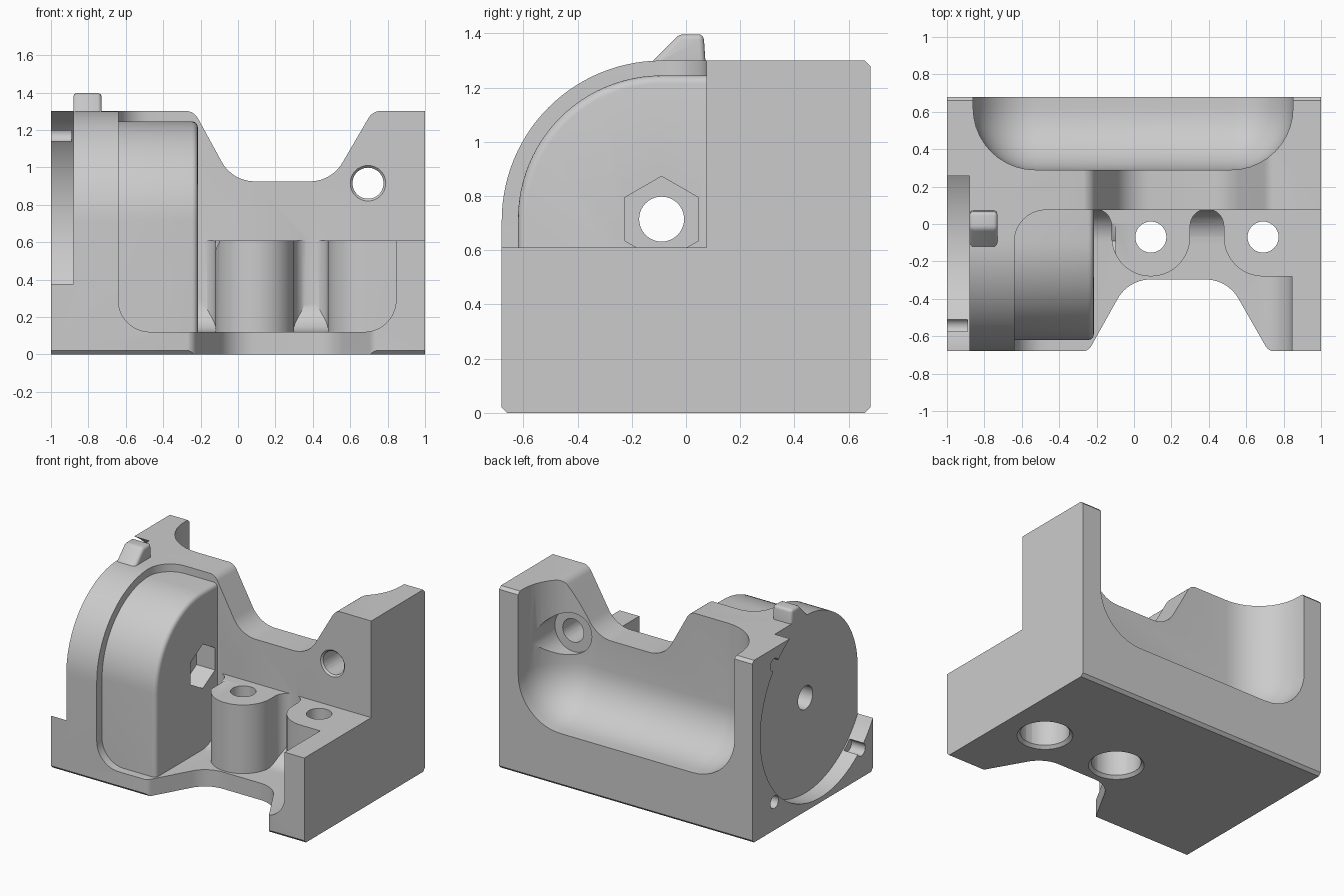
import bpy, bmesh
from math import cos, sin, tan, radians
from mathutils import Vector

cube = bpy.data.objects.get("Cube")
if cube:
    bpy.data.objects.remove(cube, do_unlink=True)

FRAME = {"x": lambda t, u, v: (t, u, v),
         "y": lambda t, u, v: (u, t, v),
         "z": lambda t, u, v: (u, v, t)}


def arc(u, v, r, a0, a1, n=16):
    angles = [radians(a0 + (a1 - a0) * i / n) for i in range(n + 1)]
    return [(u + r * cos(a), v + r * sin(a)) for a in angles]


def rounded(points):
    """Round each corner (u, v, radius) with a tangent arc."""
    out = []
    for i, (u, v, r) in enumerate(points):
        p = Vector((u, v))
        if not r:
            out.append(p)
            continue
        a = (Vector(points[i - 1][:2]) - p).normalized()
        b = (Vector(points[(i + 1) % len(points)][:2]) - p).normalized()
        half = a.angle(b) / 2
        mid = p + (a + b).normalized() * (r / sin(half))
        start = p + a * (r / tan(half)) - mid
        end = p + b * (r / tan(half)) - mid
        out += [mid + (start.lerp(end, k / 10)).normalized() * r for k in range(11)]
    return out


def loft(name, low, high, axis, a, b, bevel=0, steps=4):
    """Solid between two matching outlines along an axis."""
    bm = bmesh.new()
    f = FRAME[axis]
    lo = [bm.verts.new(f(a, *p)) for p in low]
    hi = [bm.verts.new(f(b, *p)) for p in high]
    bm.faces.new(lo)
    bm.faces.new(hi)
    for i in range(len(lo)):
        bm.faces.new((lo[i - 1], lo[i], hi[i], hi[i - 1]))
    bmesh.ops.recalc_face_normals(bm, faces=bm.faces)
    mesh = bpy.data.meshes.new(name)
    bm.to_mesh(mesh)
    bm.free()
    ob = bpy.data.objects.new(name, mesh)
    bpy.context.collection.objects.link(ob)
    if bevel:
        m = ob.modifiers.new("round", "BEVEL")
        m.width, m.segments, m.angle_limit = bevel, steps, radians(40)
        apply(ob, m)
    return ob


def apply(ob, modifier):
    bpy.context.view_layer.objects.active = ob
    bpy.ops.object.modifier_apply(modifier=modifier.name)


def prism(name, pts, axis, a, b, bevel=0, steps=4):
    return loft(name, pts, pts, axis, a, b, bevel, steps)


def box(name, x, y, z, bevel=0):
    pts = [(x[0], y[0]), (x[1], y[0]), (x[1], y[1]), (x[0], y[1])]
    return prism(name, pts, "z", *z, bevel, 10)


def rod(name, axis, u, v, a, b, r, r2=None, n=40):
    low = arc(u, v, r, 90, 450, n)[:-1]
    high = arc(u, v, r if r2 is None else r2, 90, 450, n)[:-1]
    return loft(name, low, high, axis, a, b)


def combine(tool, operation):
    m = housing.modifiers.new("join", "BOOLEAN")
    m.operation, m.solver, m.object = operation, "EXACT", tool
    apply(housing, m)
    bpy.data.objects.remove(tool, do_unlink=True)


def cut(tool):
    combine(tool, "DIFFERENCE")


def add(tool):
    combine(tool, "UNION")


CY, CZ = -.09, .715     # shaft axis

# Main block with a quarter-round front shoulder and chamfered foot
profile = [(-.66, 0), (.66, 0), (.68, .02), (.68, 1.28), (.66, 1.3)]
profile += arc(CY, .71, .59, 90, 180, 28) + [(-.68, .02)]
housing = prism("housing", profile, "x", -1, 1)

# Front opening, low right end wall, rear trough
cut(box("front_opening", (-.64, .845), (-1.5, .075), (.12, 2), .17))
cut(box("end_wall_step", (.4, 1.2), (-1.5, .075), (.61, 2)))
cut(box("rear_trough", (-.86, .85), (.29, 1.6), (.38, 2.2), .33))

# Dip in the top of the back wall
dip = [(-.5, 1.5, 0), (-.5, 1.302, 0), (-.236, 1.302, .08), (-.03, .925, .2),
       (.5, .925, .2), (.72, 1.302, .08), (.95, 1.302, 0), (.95, 1.5, 0)]
cut(prism("wall_dip", rounded(dip), "y", .0, .9))

# Gear housing with hexagonal nut pocket
bump = [(-.62, .06)] + arc(CY, CZ, .53, 180, 90, 24) + [(.12, 1.245), (.12, .06)]
add(prism("gear_housing", bump, "x", -.72, -.215, .03))

# Twin screw bosses joined by a web
web = [(-.21, .12)] + arc(-.21, -.01, .09, 90, 0) + arc(.09, -.07, .21, 180, 360, 28)
web += arc(.39, -.01, .09, 180, 0) + arc(.69, -.07, .21, 180, 270)
web += [(.9, -.28), (.9, .12)]
add(prism("screw_bosses", web, "z", .06, .61))

# Scoop in the front of the floor
scoop = [(-.5, -.9, 0), (-.5, -.682, 0), (-.245, -.682, .06), (-.03, -.297, .2),
         (.5, -.297, .2), (.72, -.682, .06), (.95, -.682, 0), (.95, -.9, 0)]
cut(prism("floor_scoop", rounded(scoop), "z", -.2, .5))

# Locating tab on the shoulder
tab = [(-.17, 1.25), (-.025, 1.397), (.065, 1.397), (.075, 1.25)]
add(prism("locating_tab", tab, "x", -.88, -.73, .02))

# Round motor seat, its screw holes, shaft bore and nut pocket
cut(rod("motor_seat", "x", CY, CZ, -1.2, -.88, .68, n=96))
for y, z in ((.43, 1.18), (.43, .2), (-.55, .2)):
    cut(rod("motor_screw_hole", "x", y, z, -1.1, -.89, .045, n=24))
cut(rod("shaft_bore", "x", CY, CZ, -1, -.1, .083))
cut(rod("nut_pocket", "x", CY, CZ, -.36, -.1, .158, n=6))

# Vertical screw holes with chamfered counterbores
for x in (.09, .69):
    cut(rod("boss_hole", "z", x, -.07, -.1, .8, .083))
    cut(rod("counterbore", "z", x, -.07, -.1, .42, .16))
    cut(rod("chamfer", "z", x, -.07, -.02, .04, .2, .14))

# Cross hole in the back wall with rear spot face
cut(rod("cross_hole", "y", .695, .915, -.1, .6, .083))
cut(rod("cross_chamfer", "y", .695, .915, .055, .095, .115, .075))
cut(rod("spot_face", "y", .69, .915, .28, .62, .15))

# Grey plastic
mat = bpy.data.materials.new("light_grey_plastic")
mat.use_nodes = True
grey = (.6, .6, .6, 1)
mat.diffuse_color = grey
mat.node_tree.nodes["Principled BSDF"].inputs["Base Color"].default_value = grey
housing.data.materials.clear()
housing.data.materials.append(mat)
for face in housing.data.polygons:
    face.material_index = 0
housing.data.shade_smooth()
housing.data.set_sharp_from_angle(angle=radians(30))
